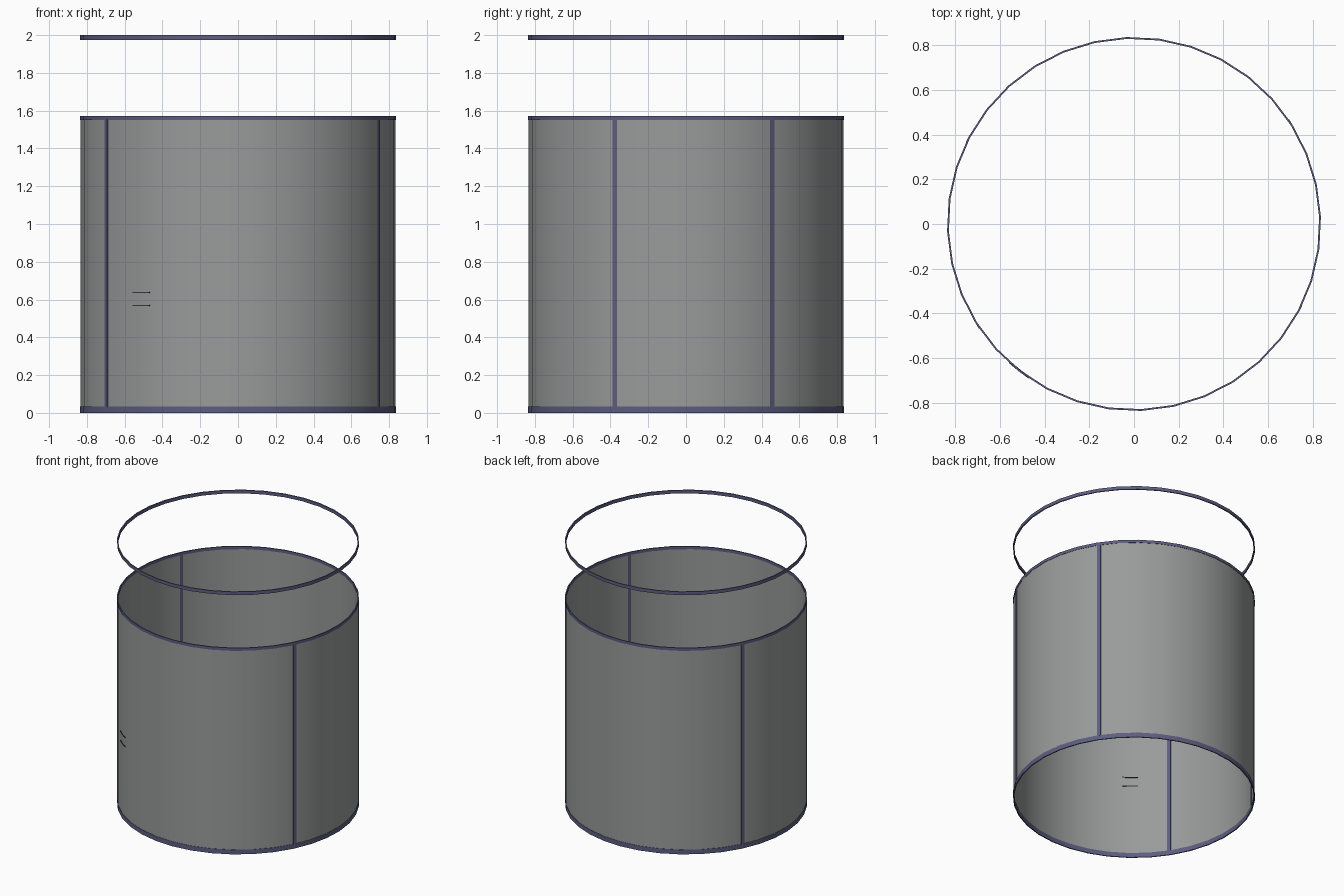
import bpy, bmesh, math

if "Cube" in bpy.data.objects:
    bpy.data.objects.remove(bpy.data.objects["Cube"])

SIDES = 36
STEP = 360 / SIDES
OFFSET = 2.2          # angle of the first vertex
R = 0.832

def material(name, rgba):
    m = bpy.data.materials.new(name)
    m.diffuse_color = rgba
    m.use_nodes = True
    m.node_tree.nodes["Principled BSDF"].inputs["Base Color"].default_value = m.diffuse_color
    return m

frame_mat = material("frame_blue", (0.11, 0.11, 0.22, 1))
glass_mat = material("tinted_glass", (0.32, 0.33, 0.33, 0.75))
dark_mat = material("dark_metal", (0.04, 0.04, 0.05, 1))

def band(name, angles, r_in, r_out, z0, z1, mat, closed=False):
    """Curved strip with rectangular section following the given angles."""
    bm = bmesh.new()
    rows = []
    for a in angles:
        c, s = math.cos(math.radians(a)), math.sin(math.radians(a))
        rows.append([bm.verts.new((r * c, r * s, z)) for r, z in
                     ((r_in, z0), (r_out, z0), (r_out, z1), (r_in, z1))])
    n = len(rows)
    for i in range(n if closed else n - 1):
        p, q = rows[i], rows[(i + 1) % n]
        for k in range(4):
            bm.faces.new((p[k], q[k], q[(k + 1) % 4], p[(k + 1) % 4]))
    if not closed:
        bm.faces.new(rows[0])
        bm.faces.new(rows[-1][::-1])
    bmesh.ops.recalc_face_normals(bm, faces=bm.faces)
    me = bpy.data.meshes.new(name)
    bm.to_mesh(me)
    bm.free()
    me.materials.append(mat)
    ob = bpy.data.objects.new(name, me)
    bpy.context.collection.objects.link(ob)
    bpy.ops.object.select_all(action='DESELECT')
    ob.select_set(True)
    bpy.context.view_layer.objects.active = ob
    bpy.ops.object.shade_smooth_by_angle(angle=math.radians(30))
    return ob

circle = [OFFSET + STEP * i for i in range(SIDES)]

# Horizontal rings: floor track, top of glass, separate upper ring
for name, z0, z1 in (("bottom_ring", 0, 0.035), ("middle_ring", 1.55, 1.572),
                     ("upper_ring", 1.975, 2.0)):
    band(name, circle, R - 0.004, R + 0.004, z0, z1, frame_mat, True)

# Curved glass wall
band("glass_wall", circle, R - 0.0015, R + 0.0015, 0.02, 1.56, glass_mat, True)

# Four upright posts at the panel joints
for i, a in enumerate((32.2, 152.2, 212.2, 332.2)):
    band(f"post_{i + 1}", (a, a + 1.8), R - 0.004, R + 0.004, 0.03, 1.555, frame_mat)

# Two small horizontal bars of the door handle
for i, z in enumerate((0.568, 0.637)):
    band(f"handle_bar_{i + 1}", (228, 232.2, 235.8), R - 0.006, R + 0.004,
         z - 0.003, z + 0.003, dark_mat)
